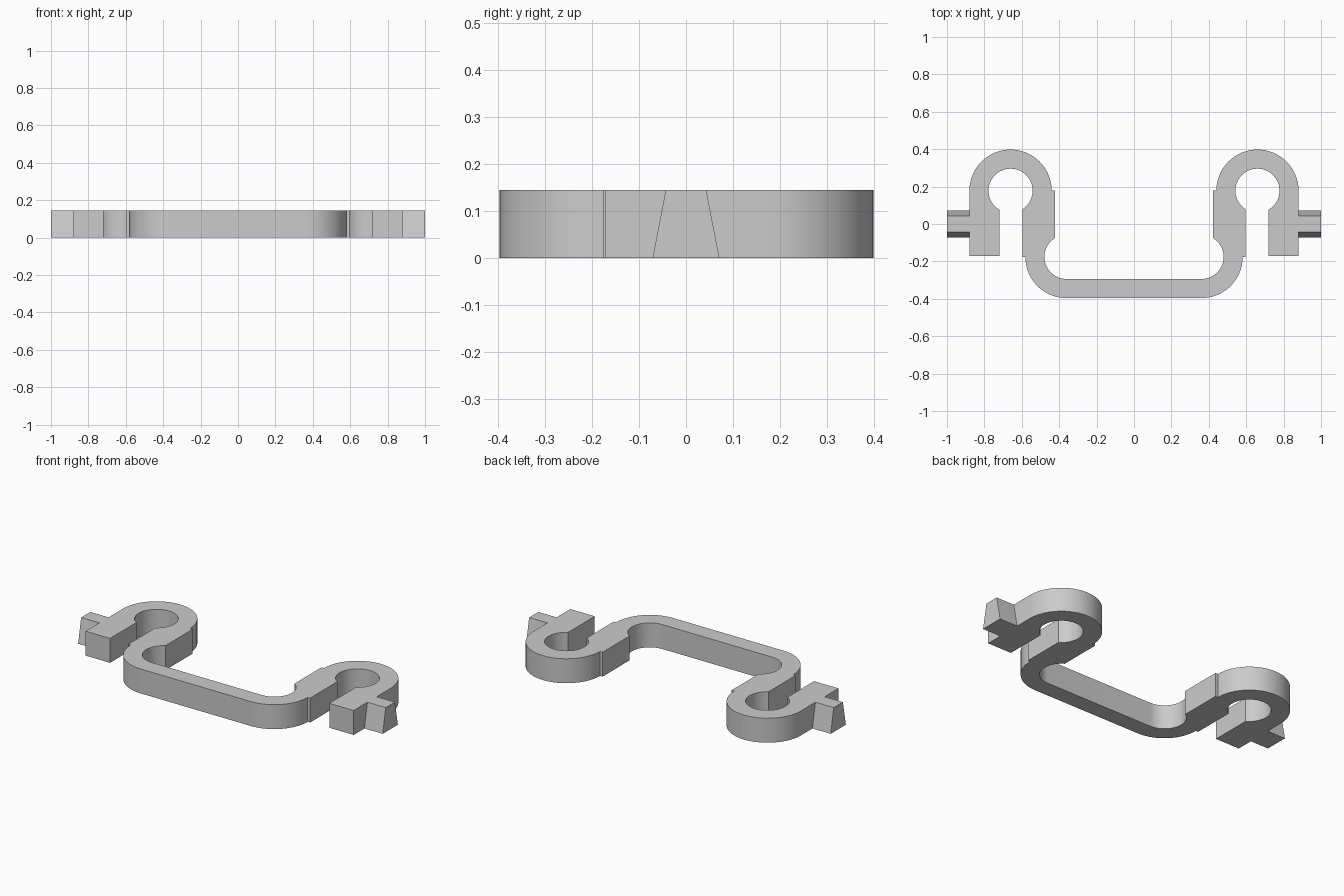
import bpy, bmesh
from math import cos, sin, radians, degrees, acos, asin

cube = bpy.data.objects.get("Cube")
if cube:
    bpy.data.objects.remove(cube)

HEIGHT = 0.145
R_OUT, R_IN = 0.22, 0.118
HOOK = (0.66, 0.178)       # centre of the hook bend
CORNER = (0.361, -0.176)   # centre of the lower corner bend
ARM_IN, ARM_OUT = 0.423, 0.597
LEG_IN, LEG_OUT = 0.72, 0.88
LEG_END = -0.172

grey = bpy.data.materials.new("plain grey")
grey.use_nodes = True
grey.diffuse_color = (0.6, 0.6, 0.6, 1)
grey.node_tree.nodes["Principled BSDF"].inputs["Base Color"].default_value = (0.6, 0.6, 0.6, 1)


def arc(centre, radius, start, end, steps=32):
    """Points along an arc, angles in degrees."""
    angles = [radians(start + (end - start) * i / steps) for i in range(steps + 1)]
    return [(centre[0] + radius * cos(a), centre[1] + radius * sin(a)) for a in angles]


def make_object(name, bm):
    bmesh.ops.recalc_face_normals(bm, faces=bm.faces)
    mesh = bpy.data.meshes.new(name)
    bm.to_mesh(mesh)
    bm.free()
    mesh.materials.append(grey)
    obj = bpy.data.objects.new(name, mesh)
    bpy.context.collection.objects.link(obj)
    return obj


def prism(name, outline, offset):
    """Extrude a closed 3D outline along an offset."""
    bm = bmesh.new()
    face = bm.faces.new([bm.verts.new(p) for p in outline])
    extruded = bmesh.ops.extrude_face_region(bm, geom=[face])["geom"]
    bmesh.ops.translate(bm, vec=offset,
                        verts=[v for v in extruded if isinstance(v, bmesh.types.BMVert)])
    return make_object(name, bm)


# Spring bracket: right half outline from the bar's front edge to its back edge
gap_left = degrees(acos((ARM_OUT - HOOK[0]) / R_IN))
gap_right = degrees(acos((LEG_IN - HOOK[0]) / R_IN))
inner_end = degrees(acos((ARM_IN - CORNER[0]) / R_IN))
half = arc(CORNER, R_OUT, -90, 0)
half += [(ARM_OUT, CORNER[1])]
half += arc(HOOK, R_IN, 360 - gap_left, -gap_right)
half += [(LEG_IN, LEG_END), (LEG_OUT, LEG_END)]
half += arc(HOOK, R_OUT, 0, 180)
half += [(ARM_IN, HOOK[1])]
half += arc(CORNER, R_IN, inner_end, -90)
outline = half + [(-x, y) for x, y in reversed(half)]
bracket = prism("spring_bracket", [(x, y, 0) for x, y in outline], (0, 0, HEIGHT))

# Smooth bends with crisp rims
bpy.ops.object.select_all(action="DESELECT")
bracket.select_set(True)
bpy.context.view_layer.objects.active = bracket
bpy.ops.object.shade_smooth_by_angle(angle=radians(30))

# Dovetail tabs on the outer legs
BASE, TOP = 0.071, 0.043
dovetail = [(-BASE, 0), (BASE, 0), (TOP, HEIGHT), (-TOP, HEIGHT)]
for name, side in (("left_tab", 1), ("right_tab", -1)):
    prism(name, [(side * LEG_OUT, y, z) for y, z in dovetail],
          (side * (1 - LEG_OUT), 0, 0))
